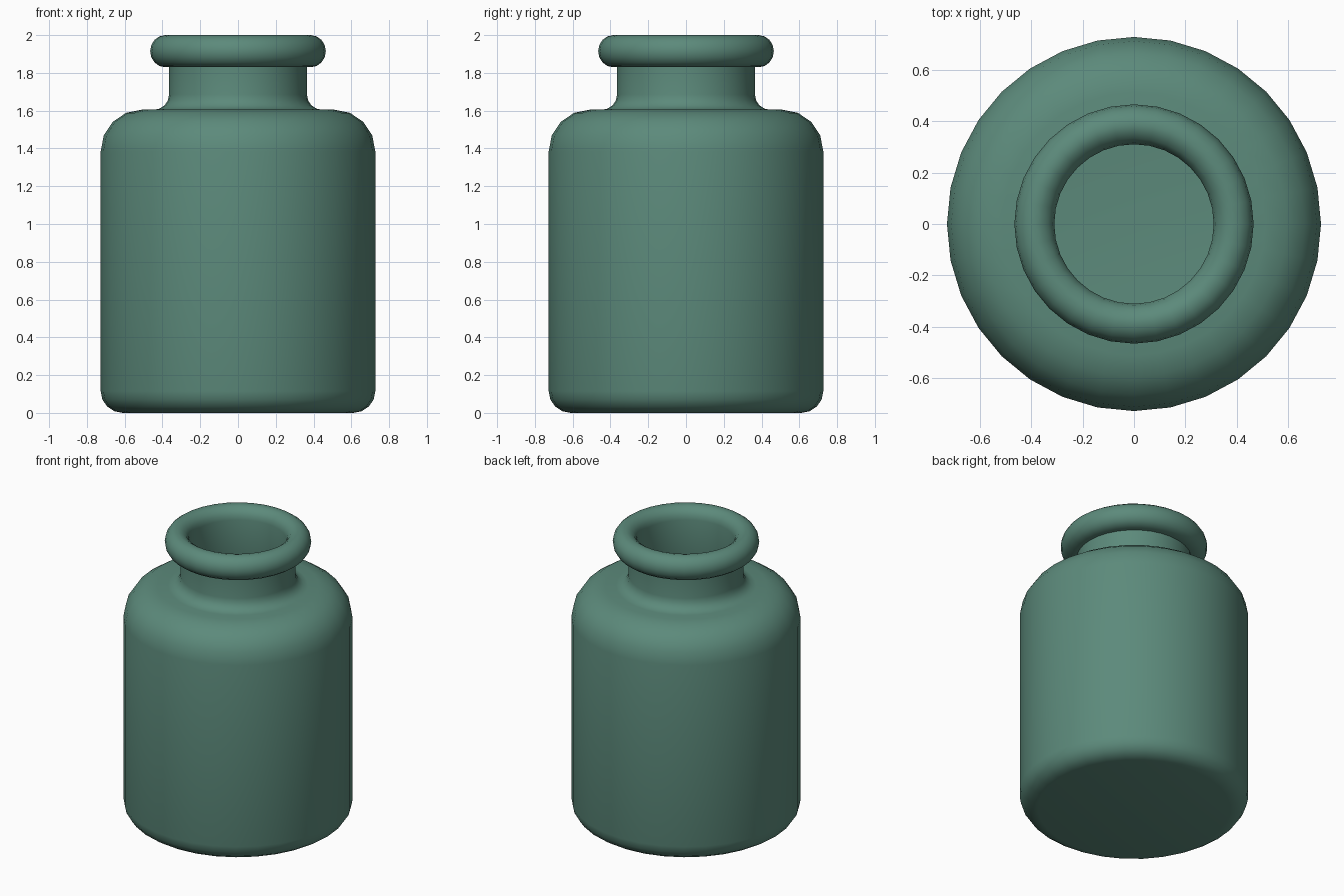
import bpy, bmesh, math

if "Cube" in bpy.data.objects:
    bpy.data.objects.remove(bpy.data.objects["Cube"])

SIDES = 32

glass = bpy.data.materials.new("sea green glass")
glass.diffuse_color = (0.107, 0.254, 0.198, 1)
glass.use_nodes = True
glass.node_tree.nodes["Principled BSDF"].inputs["Base Color"].default_value = glass.diffuse_color


def arc(cx, cz, rx, rz, a0, a1, n):
    """Points on an elliptical arc, angles in degrees."""
    pts = []
    for i in range(n + 1):
        a = math.radians(a0 + (a1 - a0) * i / n)
        pts.append((cx + rx * math.cos(a), cz + rz * math.sin(a)))
    return pts


def lathe(name, profile, material):
    """Revolve a radius/height profile; ends at radius 0 close the form."""
    bm = bmesh.new()
    rings = []
    for r, z in profile:
        if r < 1e-5:
            rings.append([bm.verts.new((0, 0, z))])
        else:
            rings.append([bm.verts.new((r * math.cos(2 * math.pi * k / SIDES),
                                        r * math.sin(2 * math.pi * k / SIDES), z))
                          for k in range(SIDES)])
    for a, b in zip(rings, rings[1:]):
        for k in range(SIDES):
            j = (k + 1) % SIDES
            if len(a) == 1:
                bm.faces.new((a[0], b[j], b[k]))
            elif len(b) == 1:
                bm.faces.new((a[k], a[j], b[0]))
            else:
                bm.faces.new((a[k], a[j], b[j], b[k]))
    bmesh.ops.recalc_face_normals(bm, faces=bm.faces)
    mesh = bpy.data.meshes.new(name)
    bm.to_mesh(mesh)
    bm.free()
    mesh.materials.append(material)
    obj = bpy.data.objects.new(name, mesh)
    bpy.context.collection.objects.link(obj)
    bpy.ops.object.select_all(action='DESELECT')
    obj.select_set(True)
    bpy.context.view_layer.objects.active = obj
    bpy.ops.object.shade_smooth_by_angle(angle=math.radians(40))
    return obj


# outer surface: base, body, shoulder, neck fillet
profile = [(0, 0)]
profile += arc(0.61, 0.115, 0.117, 0.115, -90, 0, 4)
profile += arc(0.51, 1.385, 0.217, 0.22, 0, 90, 4)
profile += arc(0.445, 1.685, 0.08, 0.08, 270, 180, 4)
# rolled lip
profile += [(0.365, 1.83)]
profile += arc(0.385, 1.915, 0.08, 0.085, -90, 90, 8)
profile += arc(0.39, 1.92, 0.08, 0.08, 90, 180, 4)[1:]
# inside: neck, shoulder, wall and floor
profile += arc(0.445, 1.685, 0.135, 0.135, 180, 270, 4)
profile += arc(0.51, 1.385, 0.162, 0.165, 90, 0, 4)
profile += arc(0.61, 0.115, 0.062, 0.06, 0, -90, 4)
profile += [(0, 0.055)]

lathe("bottle", profile, glass)
